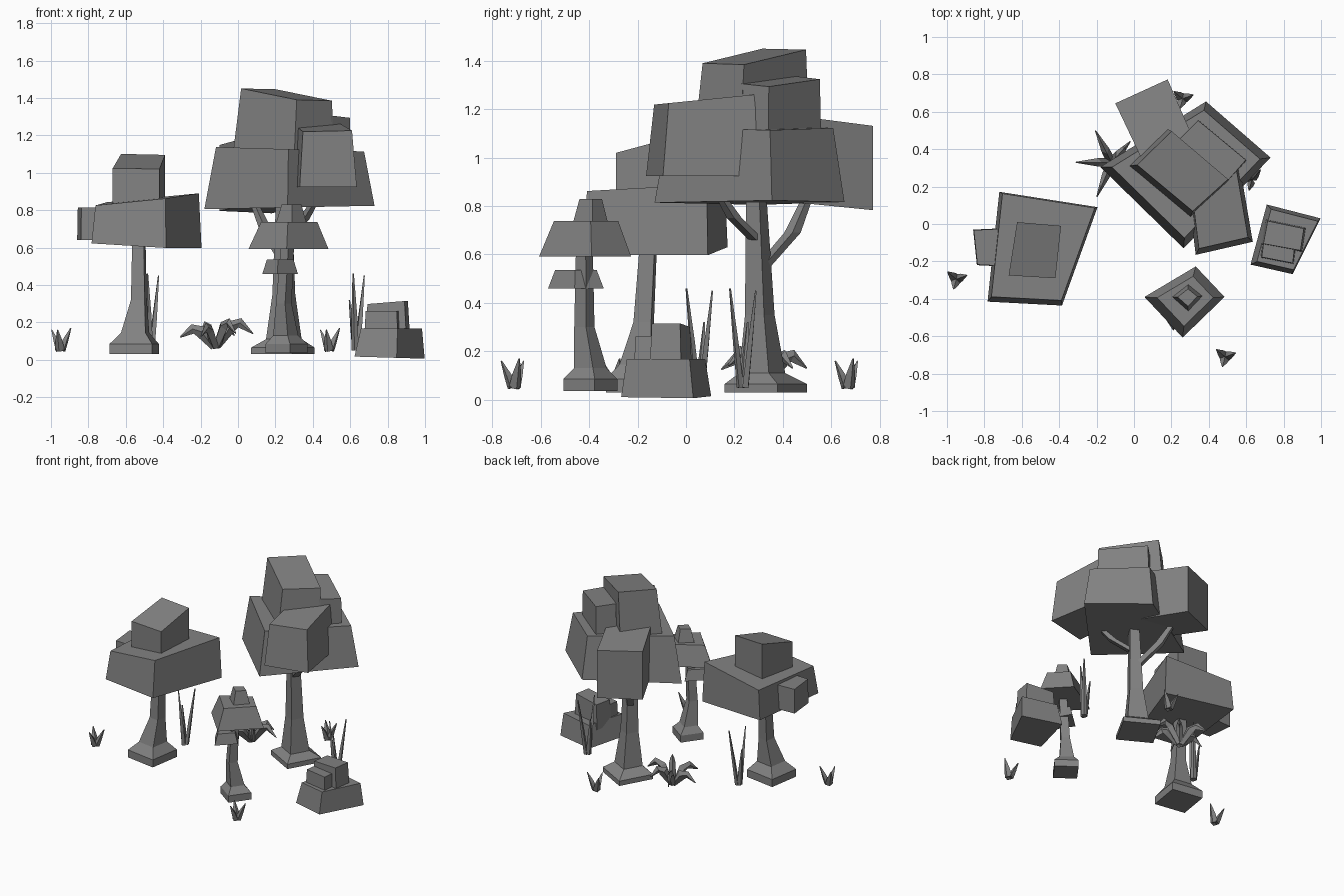
import bpy, bmesh
from math import sin, cos, radians
from mathutils import Vector

if "Cube" in bpy.data.objects:
    bpy.data.objects.remove(bpy.data.objects["Cube"])

# Dark grey used by every part
grey = bpy.data.materials.new("dark_grey")
grey.diffuse_color = (.225, .225, .225, 1)
grey.use_nodes = True
grey.node_tree.nodes["Principled BSDF"].inputs["Base Color"].default_value = grey.diffuse_color


def loft(name, groups):
    """Skin one or more stacks of four-point rings into a single flat-faced object."""
    bm = bmesh.new()
    for rings in groups:
        vs = [[bm.verts.new(p) for p in r] for r in rings]
        bm.faces.new(vs[0][::-1])
        bm.faces.new(vs[-1])
        for a, b in zip(vs, vs[1:]):
            for i in range(4):
                j = (i + 1) % 4
                bm.faces.new((a[i], a[j], b[j], b[i]))
    bmesh.ops.recalc_face_normals(bm, faces=bm.faces)
    me = bpy.data.meshes.new(name)
    bm.to_mesh(me)
    bm.free()
    me.materials.append(grey)
    ob = bpy.data.objects.new(name, me)
    bpy.context.collection.objects.link(ob)
    return ob


def block(name, foot, z0, z1, scale=1.0, shift=(0, 0), tilt=(0, 0), under=(0, 0)):
    """Tapered block on a four-corner footprint, with sloped top and underside."""
    cx = sum(p[0] for p in foot) / 4
    cy = sum(p[1] for p in foot) / 4
    low, top = [], []
    for x, y in foot:
        dx, dy = x - cx, y - cy
        low.append((x, y, z0 + under[0] * dx + under[1] * dy))
        dx, dy = dx * scale, dy * scale
        top.append((cx + dx + shift[0], cy + dy + shift[1], z1 + tilt[0] * dx + tilt[1] * dy))
    return loft(name, [[low, top]])


def stem(name, sections, yaw=0):
    """Square stem through (x, y, z, half width) sections."""
    rings = []
    for x, y, z, h in sections:
        r = h * 2 ** 0.5
        angs = [radians(yaw + 45 + 90 * i) for i in range(4)]
        rings.append([(x + r * cos(a), y + r * sin(a), z) for a in angs])
    return loft(name, [rings])


def plant(name, loc, leaves, profile):
    """Leaves (angle, length, height) following (out, up, width, thickness) profile."""
    groups = []
    for ang, length, height in leaves:
        a = radians(ang)
        out, side = Vector((cos(a), sin(a), 0)), Vector((-sin(a), cos(a), 0))
        rings = []
        for i, (r, z, w, t) in enumerate(profile):
            p = Vector(loc) + out * r * length + Vector((0, 0, z * height))
            q = profile[min(i + 1, len(profile) - 1)]
            o = profile[max(i - 1, 0)]
            d = out * (q[0] - o[0]) * length + Vector((0, 0, (q[1] - o[1]) * height))
            n = side.cross(d.normalized())
            rings.append([p + side * w, p + n * t, p - side * w, p - n * t])
        groups.append(rings)
    return loft(name, groups)


# Large tree: trunk and two branches
stem("large_trunk", [(.24, .33, .03, .125), (.24, .33, .065, .125), (.245, .315, .11, .07),
                     (.245, .305, .35, .045), (.245, .29, .85, .031)], -29)
stem("large_branch_back", [(.24, .31, .54, .022), (.15, .44, .69, .024), (.09, .5, .83, .016)], 45)
stem("large_branch_front", [(.26, .29, .66, .022), (.35, .2, .75, .022), (.4, .15, .83, .016)], 45)

# Large tree: crown of overlapping blocks
block("large_crown_main", [(-.18, .305), (.265, -.13), (.73, .355), (.385, .655)],
      .815, 1.125, .87, tilt=(-.03, 0), under=(.02, 0))
block("large_crown_top", [(-.03, .31), (.3, .035), (.51, .225), (.175, .51)],
      1.08, 1.418, .9, shift=(.02, .01), tilt=(-.12, .1))
block("large_crown_side", [(.24, .46), (.5, .22), (.605, .34), (.34, .56)],
      1.0, 1.315, .96, tilt=(-.12, 0))
block("large_crown_front", [(.33, -.165), (.635, -.095), (.565, .315), (.28, .24)],
      .925, 1.24, .86, tilt=(0, .1))
block("large_crown_back", [(-.1, .645), (.04, .35), (.32, .45), (.18, .773)],
      .805, 1.16, 1.0, tilt=(0, -.13), under=(0, -.1))

# Middle tree
stem("middle_trunk", [(-.555, -.2, .03, .115), (-.555, -.2, .085, .115), (-.55, -.2, .145, .066),
                      (-.53, -.175, .32, .037), (-.53, -.155, .65, .031)], -9)
block("middle_crown_main", [(-.783, -.415), (-.385, -.436), (-.195, .09), (-.72, .172)],
      .612, .855, .94, shift=(.005, .01), tilt=(.1, .02), under=(-.06, .02))
block("middle_crown_top", [(-.67, -.275), (-.42, -.29), (-.39, -.01), (-.625, .01)],
      .78, 1.06, 1.0, tilt=(0, .27))
block("middle_crown_side", [(-.84, -.22), (-.64, -.23), (-.64, -.02), (-.86, -.03)],
      .64, .815, .97)

# Small tree
stem("small_trunk", [(.26, -.395, .035, .08), (.26, -.395, .085, .08), (.255, -.395, .13, .048),
                     (.245, -.42, .3, .03), (.265, -.42, .62, .025)], -36)
block("small_crown_main", [(.056, -.39), (.26, -.607), (.484, -.39), (.33, -.227)],
      .592, .738, .7)
block("small_crown_top", [(.2, -.39), (.29, -.47), (.37, -.385), (.29, -.32)],
      .72, .83, .62)
block("small_crown_lower", [(.13, -.45), (.21, -.57), (.32, -.46), (.25, -.34)],
      .46, .535, .75)

# Rocks
block("rock_base", [(.623, -.217), (.848, -.268), (.998, .03), (.71, .104)],
      .012, .168, .87, shift=(.012, 0), under=(-.03, 0))
block("rock_back", [(.68, -.11), (.9, -.15), (.92, -.02), (.705, .025)],
      .12, .307, .9, tilt=(.08, 0))
block("rock_front", [(.675, -.18), (.855, -.215), (.87, -.09), (.69, -.07)],
      .12, .262, .92)

# Short tufts
short = [(.15, 0, .027, .02), (.5, .45, .02, .016), (1, 1, .003, .003)]
for i, (x, y) in enumerate([(-.95, -.295), (.487, -.71), (.26, .67)]):
    plant(f"short_tuft_{i + 1}", (x, y, .05), [(20, .06, .12), (140, .06, .11), (255, .055, .11)], short)

# Tall grass
tall = [(.2, 0, .02, .015), (.55, .45, .016, .012), (1, 1, .004, .004)]
for i, (x, y) in enumerate([(.63, .235), (-.47, .055)]):
    plant(f"tall_grass_{i + 1}", (x, y, .05), [(50, .07, .4), (255, .055, .41), (150, .04, .27)], tall)

# Fern with arching leaves, deeper than they are wide
arch = [(.06, .1, .025, .014), (.4, .72, .022, .034), (.65, .82, .014, .026), (1, .5, .003, .003)]
fern = [(0, .2, .18), (48, .15, .16), (117, .19, .16), (180, .19, .14), (247, .2, .15), (305, .19, .18)]
plant("fern", (-.12, .33, .05), fern, arch)
